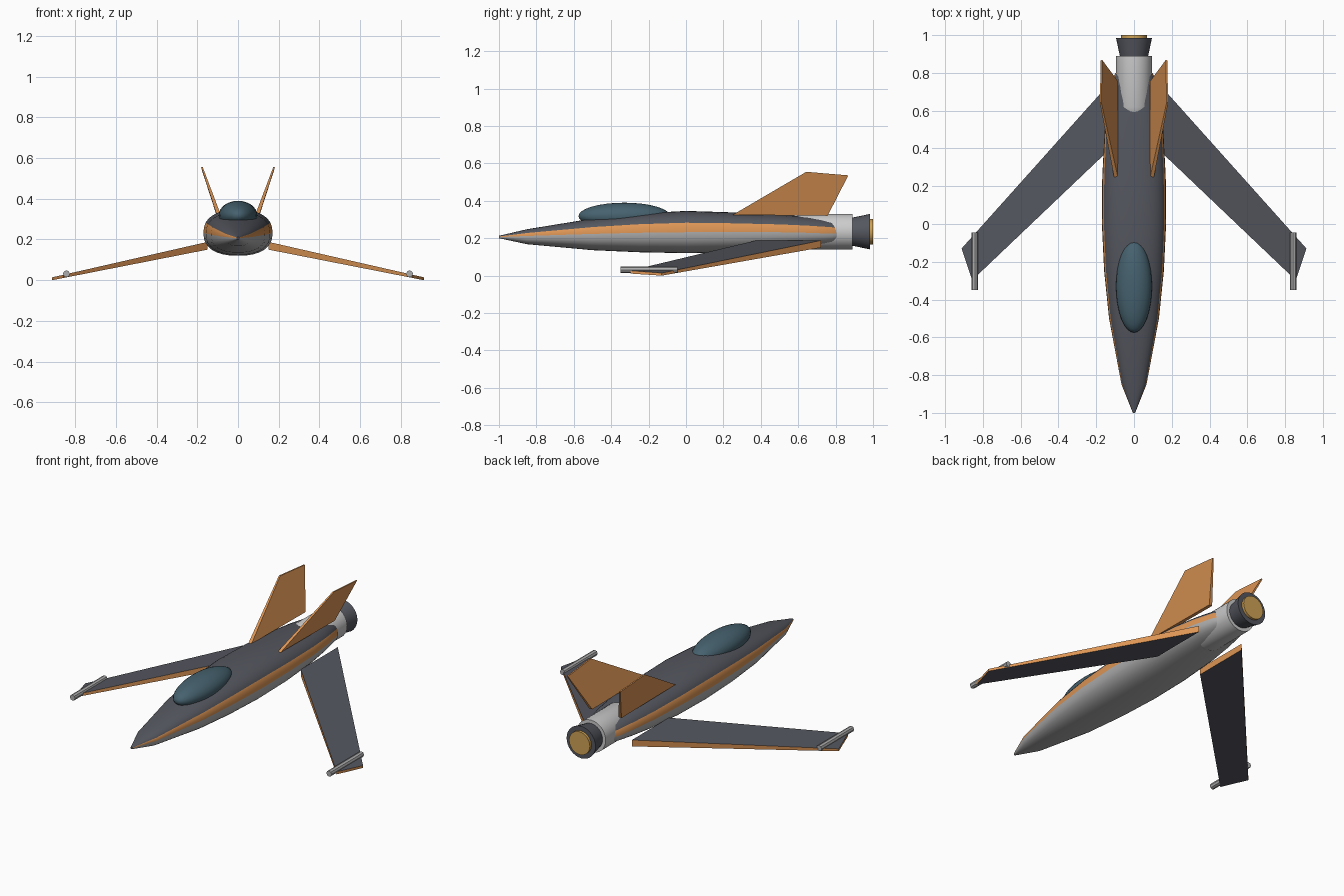
import bpy, bmesh
from math import sin, cos, pi, copysign, radians

if "Cube" in bpy.data.objects:
    bpy.data.objects.remove(bpy.data.objects["Cube"])


def mat(name, rgb):
    m = bpy.data.materials.new(name)
    m.diffuse_color = (*rgb, 1)
    m.use_nodes = True
    m.node_tree.nodes["Principled BSDF"].inputs["Base Color"].default_value = m.diffuse_color
    return m


DARK = mat("dark_grey", (0.09, 0.095, 0.115))
ORANGE = mat("orange", (0.72, 0.30, 0.09))
GREY = mat("mid_grey", (0.42, 0.42, 0.42))
WHITE = mat("light_grey", (0.72, 0.72, 0.74))
GLASS = mat("canopy_blue", (0.06, 0.12, 0.155))
GLOW = mat("exhaust_gold", (0.62, 0.36, 0.09))


def finish(name, bm, mats, smooth=None, mirror=False):
    bmesh.ops.recalc_face_normals(bm, faces=bm.faces)
    me = bpy.data.meshes.new(name)
    bm.to_mesh(me)
    bm.free()
    ob = bpy.data.objects.new(name, me)
    bpy.context.collection.objects.link(ob)
    for m in mats:
        me.materials.append(m)
    if smooth:
        bpy.ops.object.select_all(action='DESELECT')
        ob.select_set(True)
        bpy.context.view_layer.objects.active = ob
        bpy.ops.object.shade_smooth_by_angle(angle=radians(smooth))
    if mirror:
        ob.modifiers.new("mirror", 'MIRROR')
    return ob


def loft(rings, face_mat=lambda i: 0):
    """Skin a list of equal-length rings, closing both ends."""
    bm = bmesh.new()
    vs = [[bm.verts.new(p) for p in r] for r in rings]
    n = len(vs[0])
    for a, b in zip(vs, vs[1:]):
        for i in range(n):
            j = (i + 1) % n
            bm.faces.new((a[i], a[j], b[j], b[i])).material_index = face_mat(i)
    bm.faces.new(vs[0])
    bm.faces.new(vs[-1])
    return bm


def lathe(name, profile, m, x=0, z=0.235, n=32, mirror=False):
    """Turned part around a y-axis line; profile is (y, radius)."""
    rings = [[(x + r * cos(2 * pi * i / n), y, z + r * sin(2 * pi * i / n))
              for i in range(n)] for y, r in profile]
    return finish(name, loft(rings), [m], 35, mirror)


# Fuselage: (y, half width, bottom z, widest z, top z)
stations = [(-1, .006, .200, .206, .213), (-.85, .066, .168, .212, .248),
            (-.5, .132, .136, .223, .305), (-.25, .158, .125, .229, .332),
            (0, .17, .12, .232, .346), (.25, .168, .124, .233, .338),
            (.5, .155, .140, .232, .326), (.65, .135, .154, .229, .315),
            (.78, .108, .168, .224, .302), (.83, .08, .185, .224, .285)]
N = 32


def power(v, e=0.84):
    return copysign(abs(v) ** e, v)


rings = []
for y, w, lo, mid, hi in stations:
    ring = []
    for i in range(N):
        a = 2 * pi * i / N
        s = power(sin(a))
        ring.append((w * power(cos(a)), y, mid + s * (hi - mid if s > 0 else mid - lo)))
    rings.append(ring)


# top dark, side stripe orange, belly grey
def hull_mat(i):
    if i >= N // 2:
        return 2
    return 1 if i < 2 or i >= N // 2 - 2 else 0


finish("fuselage", loft(rings, hull_mat), [DARK, ORANGE, GREY], 40)

# Canopy
bm = bmesh.new()
bmesh.ops.create_uvsphere(bm, u_segments=32, v_segments=16, radius=1)
for v in bm.verts:
    v.co = (v.co.x * .095, -.33 + v.co.y * .245, .318 + v.co.z * .072)
finish("canopy", bm, [GLASS], 60)

# Engine, nozzle and exhaust
lathe("engine", [(.59, .083), (.62, .095), (.89, .095)], WHITE)
lathe("nozzle", [(.88, .073), (.985, .095)], DARK)
lathe("exhaust", [(.97, .068), (1.0, .068)], GLOW)

# Forward-swept drooping wings: dark faces, orange edges
plan = [(.15, .375), (.15, .722), (.913, -.13), (.857, -.298)]
t = [(.913 - x) / .763 for x, y in plan]
low = [(x, y, .15 * k) for (x, y), k in zip(plan, t)]
top = [(x, y, .014 + .174 * k) for (x, y), k in zip(plan, t)]
finish("wings", loft([low, top], lambda i: 1), [DARK, ORANGE], mirror=True)

# Canted tail fins: (x, y, z, half thickness)
fin = [(.096, .25, .325, .010), (.177, .643, .555, .004),
       (.172, .868, .536, .004), (.096, .757, .32, .010)]
sides = [[(x + s * h, y, z) for x, y, z, h in fin] for s in (-1, 1)]
finish("tail_fins", loft(sides), [ORANGE], mirror=True)

# Wing-tip rods
lathe("wing_tip_rods", [(-.35, .017), (-.045, .017)], GREY, x=.843, z=.031, n=8, mirror=True)
